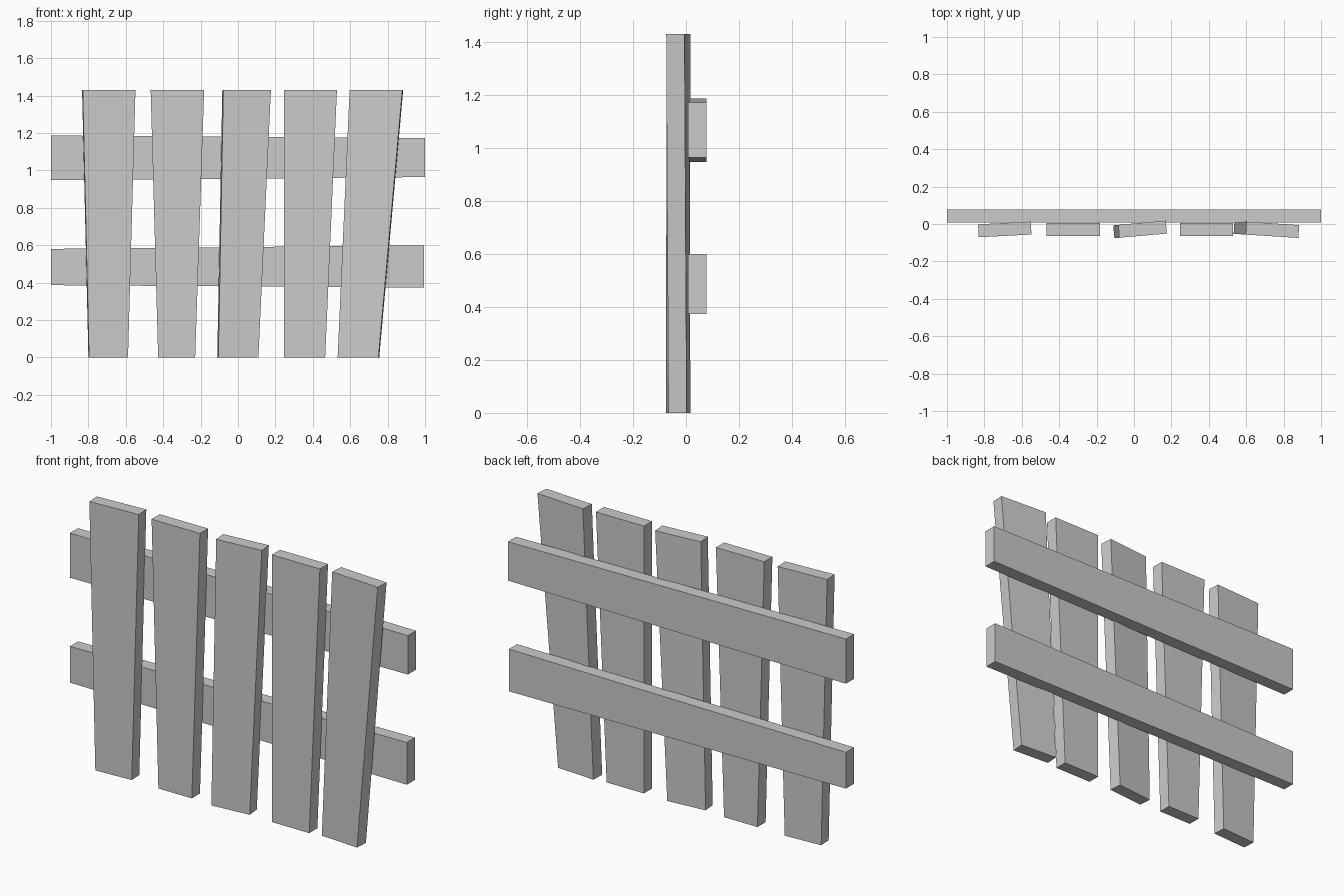
import bpy, bmesh
from math import sin, cos, tan, radians
from mathutils import Vector

if "Cube" in bpy.data.objects:
    bpy.data.objects.remove(bpy.data.objects["Cube"])


def prism(name, outline, normal):
    """Solid slab: a four-point outline thickened both ways along normal."""
    bm = bmesh.new()
    n = Vector(normal)
    front = [bm.verts.new(Vector(p) - n) for p in outline]
    back = [bm.verts.new(Vector(p) + n) for p in outline]
    bm.faces.new(front)
    bm.faces.new(back[::-1])
    for i in range(4):
        j = (i + 1) % 4
        bm.faces.new((front[j], front[i], back[i], back[j]))
    bmesh.ops.recalc_face_normals(bm, faces=bm.faces)
    mesh = bpy.data.meshes.new(name)
    bm.to_mesh(mesh)
    bm.free()
    obj = bpy.data.objects.new(name, mesh)
    bpy.context.collection.objects.link(obj)
    return obj


HEIGHT = 1.43
HALF_THICK = 0.0345


# Tapered upright, twisted a little about the vertical axis
def picket(name, bottom, top, twist):
    a = radians(twist)
    xc = (min(bottom[0], top[0]) + max(bottom[1], top[1])) / 2
    points = [(x, -0.029 + (x - xc) * tan(a), z) for x, z in (
        (bottom[0], 0), (bottom[1], 0), (top[1], HEIGHT), (top[0], HEIGHT))]
    prism(name, points, (-HALF_THICK * sin(a), HALF_THICK * cos(a), 0))


# Crosspiece behind the pickets, with its own height at each end
def rail(name, right_x, left_z, right_z):
    points = [(-1, 0.042, left_z[0]), (right_x, 0.042, right_z[0]),
              (right_x, 0.042, right_z[1]), (-1, 0.042, left_z[1])]
    prism(name, points, (0, HALF_THICK, 0))


# Pickets, left to right: bottom x range, top x range, twist in degrees
for i, (bottom, top, twist) in enumerate((
        ((-0.798, -0.59), (-0.832, -0.55), 3),
        ((-0.427, -0.229), (-0.467, -0.181), 0),
        ((-0.108, 0.106), (-0.081, 0.173), 5),
        ((0.245, 0.466), (0.245, 0.529), 0),
        ((0.535, 0.753), (0.599, 0.881), -3.7)), 1):
    picket(f"picket_{i}", bottom, top, twist)

# Rails
rail("upper_rail", 1.0, (0.947, 1.186), (0.964, 1.172))
rail("lower_rail", 0.994, (0.386, 0.58), (0.373, 0.599))
